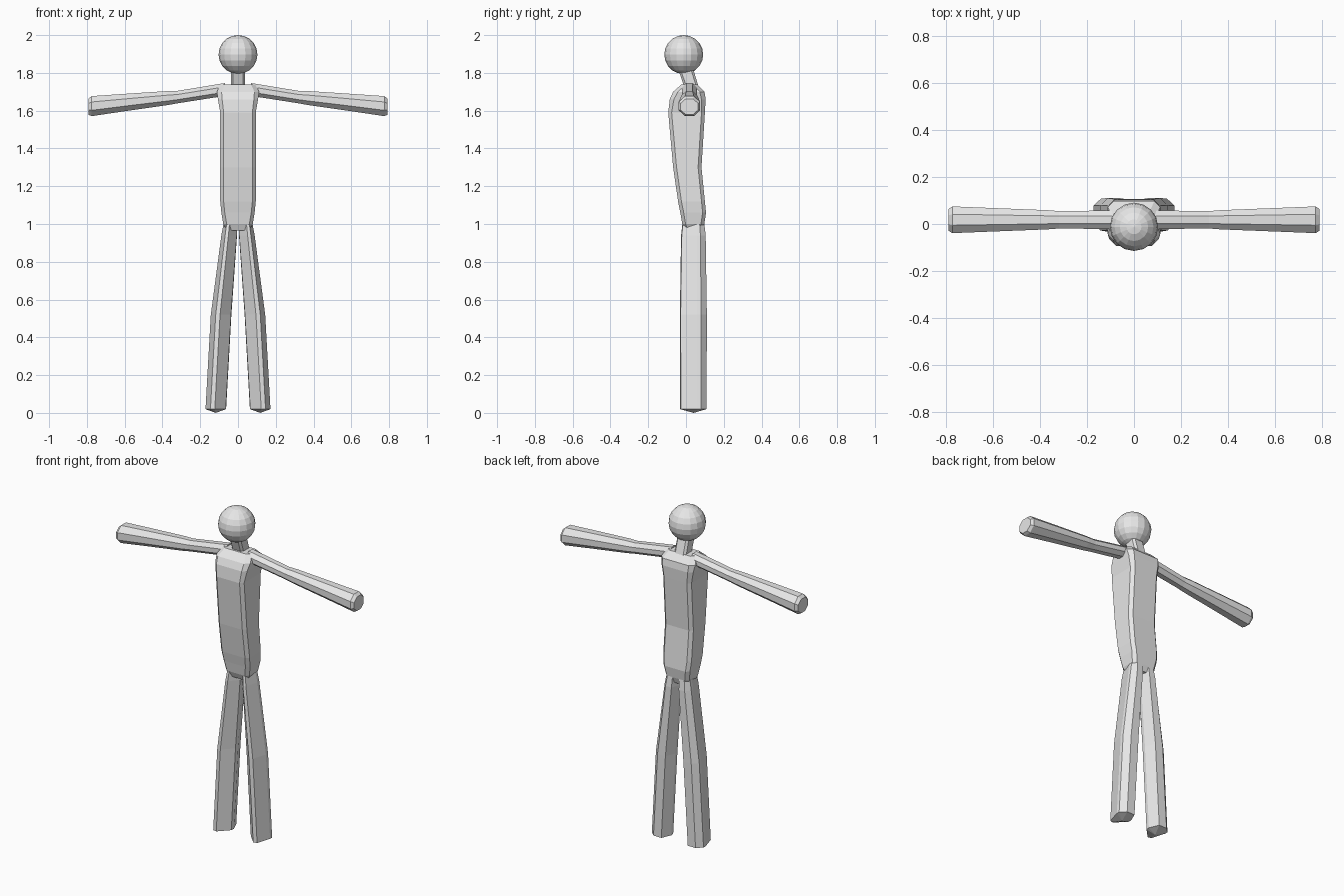
import bpy, bmesh, math
from mathutils import Vector

if "Cube" in bpy.data.objects:
    bpy.data.objects.remove(bpy.data.objects["Cube"])

grey = bpy.data.materials.new("plain_grey")
grey.diffuse_color = (0.8, 0.8, 0.8, 1)
grey.use_nodes = True
grey.node_tree.nodes["Principled BSDF"].inputs["Base Color"].default_value = grey.diffuse_color


def finish(name, bm):
    bmesh.ops.recalc_face_normals(bm, faces=bm.faces)
    me = bpy.data.meshes.new(name)
    bm.to_mesh(me)
    bm.free()
    me.materials.append(grey)
    ob = bpy.data.objects.new(name, me)
    bpy.context.collection.objects.link(ob)
    return ob


def loft(name, rings, side=1, tip=None):
    """Skin a list of point rings; side=-1 mirrors in x; tip closes the end in a point."""
    bm = bmesh.new()
    flip = lambda p: Vector((p[0] * side, p[1], p[2]))
    rows = [[bm.verts.new(flip(p)) for p in r] for r in rings]
    n = len(rows[0])
    for a, b in zip(rows, rows[1:]):
        for i in range(n):
            j = (i + 1) % n
            bm.faces.new((a[i], a[j], b[j], b[i]))
    bm.faces.new(rows[0])
    if tip:
        t = bm.verts.new(flip(tip))
        for i in range(n):
            bm.faces.new((rows[-1][i], rows[-1][(i + 1) % n], t))
    else:
        bm.faces.new(rows[-1])
    return finish(name, bm)


def chamfered(z, w, front, back, c):
    """Horizontal rectangle with cut corners."""
    return [(-w + c, front, z), (w - c, front, z), (w, front + c, z), (w, back - c, z),
            (w - c, back, z), (-w + c, back, z), (-w, back - c, z), (-w, front + c, z)]


# head
bm = bmesh.new()
bmesh.ops.create_uvsphere(bm, u_segments=16, v_segments=10, radius=0.103)
bmesh.ops.translate(bm, verts=bm.verts, vec=(0, -0.012, 1.897))
finish("head", bm)

# neck, leaning forward
loft("neck", [chamfered(1.70, 0.038, 0.0, 0.075, 0.012),
              chamfered(1.83, 0.038, -0.045, 0.035, 0.012)])

# torso: height, half width, front, back, corner cut
loft("torso", [chamfered(*s) for s in (
    (0.965, 0.060, -0.005, 0.085, 0.015),
    (1.00, 0.078, -0.020, 0.097, 0.018),
    (1.06, 0.088, -0.030, 0.106, 0.018),
    (1.12, 0.094, -0.042, 0.100, 0.018),
    (1.30, 0.094, -0.068, 0.082, 0.018),
    (1.59, 0.094, -0.094, 0.100, 0.018),
    (1.66, 0.106, -0.086, 0.104, 0.022),
    (1.70, 0.112, -0.068, 0.098, 0.025),
    (1.738, 0.095, -0.025, 0.060, 0.025))])

# leg cross-section, as offsets from its centre, turned slightly outward
LEG = [(0.005, -0.070), (0.028, -0.066), (0.054, 0.020), (0.054, 0.040),
       (0.022, 0.070), (-0.030, 0.070), (-0.055, 0.012), (-0.053, -0.010)]


def leg_ring(z, cx, sx, sy):
    return [(cx + x * sx, 0.039 + y * sy, z) for x, y in LEG]


# arm rings: x, centre z, radius y, radius z
ARM = [(0.07, 1.712, 0.040, 0.034), (0.32, 1.672, 0.037, 0.033), (0.37, 1.667, 0.041, 0.037),
       (0.60, 1.643, 0.050, 0.046), (0.775, 1.624, 0.057, 0.053), (0.792, 1.621, 0.046, 0.042)]


def arm_ring(x, zc, ry, rz):
    pts = []
    for i in range(8):
        a = math.pi / 8 + i * math.pi / 4
        k = 1 / math.cos(math.pi / 8)
        pts.append((x, 0.018 + ry * k * math.cos(a), zc + rz * k * math.sin(a)))
    return pts


for side, label in ((1, "right"), (-1, "left")):
    loft(label + "_leg", [leg_ring(*s) for s in (
        (1.02, 0.040, 0.62, 0.80), (0.94, 0.047, 0.76, 0.93),
        (0.52, 0.090, 1.0, 1.02), (0.02, 0.118, 1.0, 1.0))],
        side, tip=(0.118, 0.04, 0.0))
    loft(label + "_arm", [arm_ring(*s) for s in ARM], side)
